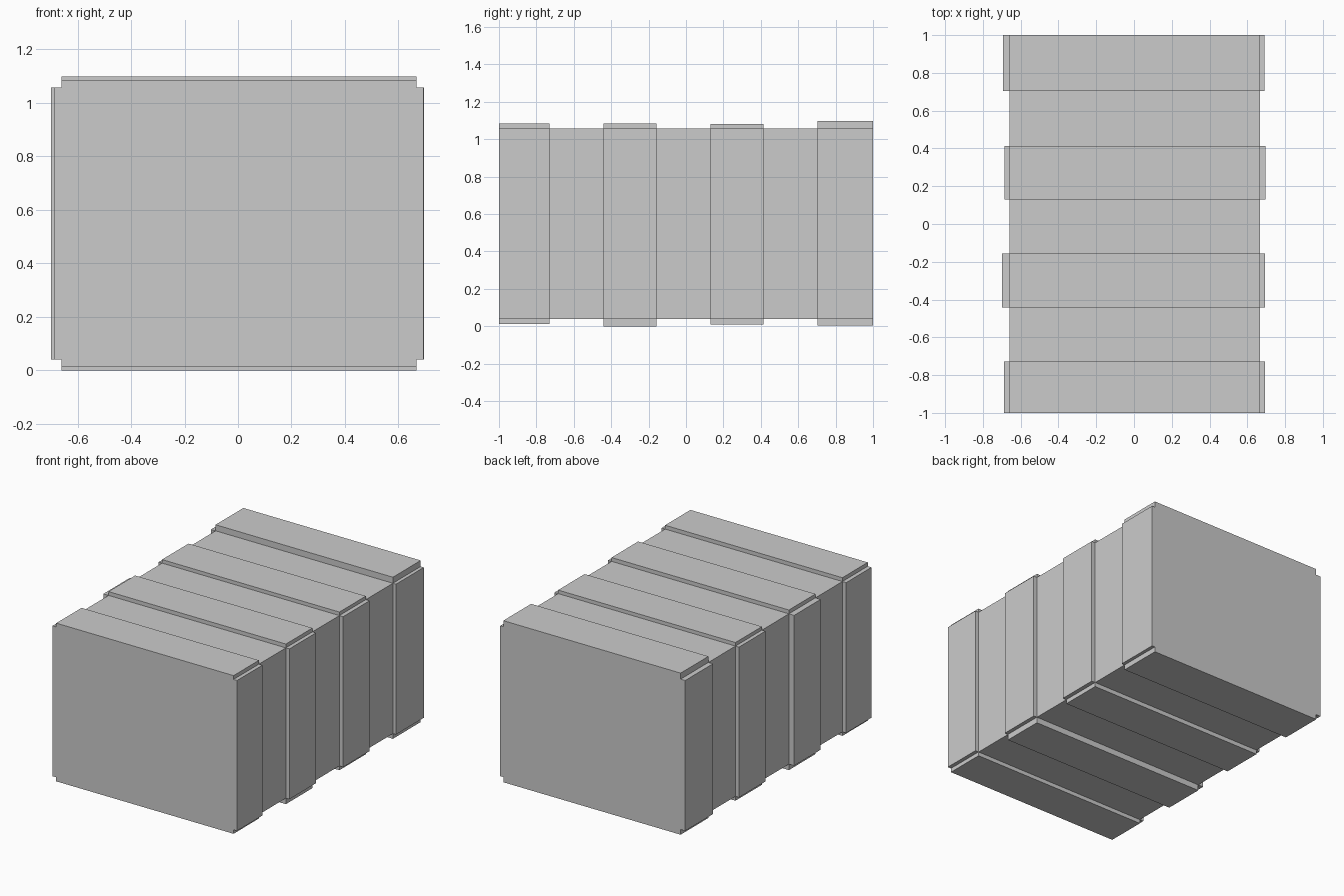
import bpy, bmesh

if "Cube" in bpy.data.objects:
    bpy.data.objects.remove(bpy.data.objects["Cube"])

# Core section and lengthwise stations (bands lie on every other span)
X0, X1, Z0, Z1 = -0.66, 0.667, 0.04, 1.057
STATIONS = [-1, -0.729, -0.441, -0.157, 0.131, 0.414, 0.703, 1]
# Outer limits of each band, front to back: bottom, right, top, left
BANDS = [(0.013, 0.693, 1.083, -0.688),
         (0.0, 0.693, 1.083, -0.699),
         (0.011, 0.695, 1.081, -0.686),
         (0.005, 0.690, 1.098, -0.694)]

bm = bmesh.new()

# Core block: rectangular loops bridged along y, capped at both ends
loops = [[bm.verts.new((x, y, z)) for x, z in
          ((X0, Z0), (X1, Z0), (X1, Z1), (X0, Z1))] for y in STATIONS]
bm.faces.new(loops[0])
bm.faces.new(loops[-1][::-1])
spans = []
for a, b in zip(loops, loops[1:]):
    spans.append([bm.faces.new((a[i], b[i], b[(i + 1) % 4], a[(i + 1) % 4]))
                  for i in range(4)])
bmesh.ops.recalc_face_normals(bm, faces=bm.faces)


def raise_plate(face, axis, limit):
    """Extrude one side face straight out to a given coordinate."""
    edges = list(face.edges)
    base = [(loop.vert, loop.link_loop_next.vert) for loop in face.loops]
    top = {}
    for v, _ in base:
        co = v.co.copy()
        co[axis] = limit
        top[v] = bm.verts.new(co)
    bm.faces.remove(face)
    bm.faces.new([top[v] for v, _ in base])
    for v, w in base:
        bm.faces.new((v, w, top[w], top[v]))


# Raised bands: one plate per side, leaving notched corners
for faces, limits in zip(spans[::2], BANDS):
    for face, axis, limit in zip(faces, (2, 0, 2, 0), limits):
        raise_plate(face, axis, limit)

bmesh.ops.recalc_face_normals(bm, faces=bm.faces)
mesh = bpy.data.meshes.new("banded_block")
bm.to_mesh(mesh)
bm.free()
bpy.context.collection.objects.link(bpy.data.objects.new("banded_block", mesh))
